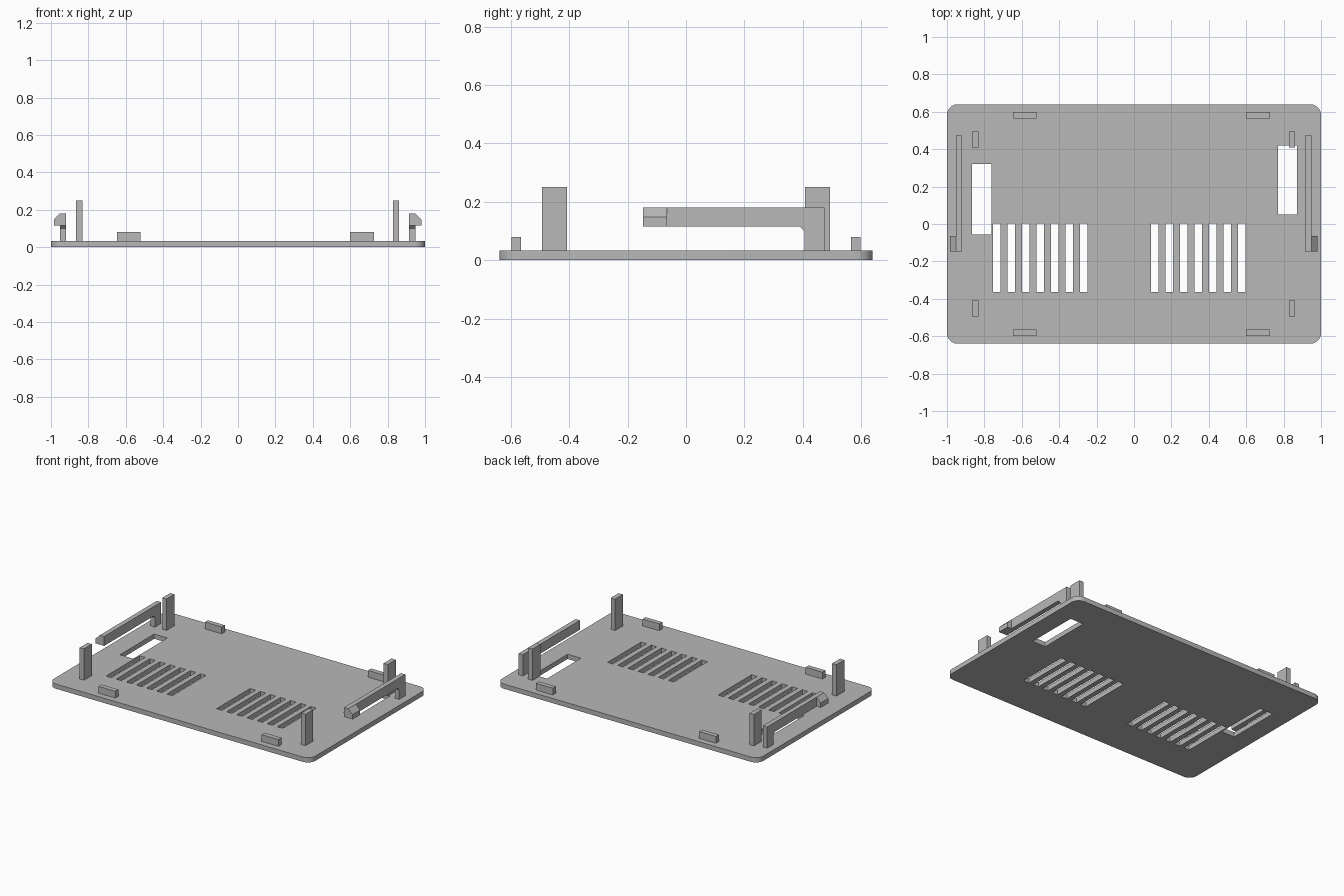
import bpy
import bmesh
import math
from mathutils import Vector

default = bpy.data.objects.get("Cube")
if default:
    bpy.data.objects.remove(default, do_unlink=True)

TOP = 0.033          # upper face of the base plate
HALF_DEPTH = 0.64

grey = bpy.data.materials.new("grey_plastic")
grey.use_nodes = True
COLOUR = (0.48, 0.48, 0.48, 1)
grey.diffuse_color = COLOUR
grey.node_tree.nodes["Principled BSDF"].inputs["Base Color"].default_value = COLOUR


def finish(name, bm):
    bmesh.ops.recalc_face_normals(bm, faces=bm.faces)
    mesh = bpy.data.meshes.new(name)
    bm.to_mesh(mesh)
    bm.free()
    mesh.materials.append(grey)
    obj = bpy.data.objects.new(name, mesh)
    bpy.context.collection.objects.link(obj)
    return obj


def add_prism(bm, points, depth):
    """Extrude a closed outline along a depth vector."""
    face = bm.faces.new([bm.verts.new(p) for p in points])
    result = bmesh.ops.extrude_face_region(bm, geom=[face], use_keep_orig=True)
    moved = [g for g in result["geom"] if isinstance(g, bmesh.types.BMVert)]
    bmesh.ops.translate(bm, verts=moved, vec=Vector(depth))


def add_box(bm, x, y, z):
    outline = [(x[0], y[0], z[0]), (x[1], y[0], z[0]),
               (x[1], y[1], z[0]), (x[0], y[1], z[0])]
    add_prism(bm, outline, (0, 0, z[1] - z[0]))


def box(name, x, y, z):
    bm = bmesh.new()
    add_box(bm, x, y, z)
    return finish(name, bm)


# Base plate with rounded corners
RADIUS, STEPS = 0.057, 10
outline = []
for quarter, (sx, sy) in enumerate([(1, 1), (-1, 1), (-1, -1), (1, -1)]):
    for i in range(STEPS + 1):
        a = math.pi / 2 * (quarter + i / STEPS)
        outline.append((sx * (1 - RADIUS) + RADIUS * math.cos(a),
                        sy * (HALF_DEPTH - RADIUS) + RADIUS * math.sin(a), 0))
bm = bmesh.new()
add_prism(bm, outline, (0, 0, TOP))
plate = finish("base_plate", bm)

# Openings: two clip windows and two banks of vent slots
bm = bmesh.new()
through = (-0.1, 0.1)
add_box(bm, (-0.865, -0.763), (-0.055, 0.32), through)
add_box(bm, (0.769, 0.871), (0.05, 0.42), through)
for start in (-0.755, 0.09):
    for i in range(7):
        x = start + i * 0.0775
        add_box(bm, (x, x + 0.042), (-0.363, 0.004), through)
cutter = finish("opening_cutter", bm)
cutter.hide_render = True

cut = plate.modifiers.new("openings", "BOOLEAN")
cut.operation = "DIFFERENCE"
cut.solver = "EXACT"
cut.object = cutter
bpy.ops.object.select_all(action="DESELECT")
plate.select_set(True)
bpy.context.view_layer.objects.active = plate
bpy.ops.object.modifier_apply(modifier=cut.name)
bpy.data.objects.remove(cutter, do_unlink=True)
bpy.ops.object.shade_smooth_by_angle(angle=math.radians(30))

# Locating tabs and corner posts along front and back
for end, s in (("front", -1), ("back", 1)):
    ys = sorted((s * 0.565, s * 0.598))
    box(f"{end}_right_tab", (-0.648, -0.52), ys, (TOP, 0.08))
    box(f"{end}_left_tab", (0.6, 0.728), ys, (TOP, 0.08))
    ys = sorted((s * 0.408, s * 0.494))
    box(f"{end}_right_post", (-0.865, -0.832), ys, (TOP, 0.25))
    box(f"{end}_left_post", (0.828, 0.861), ys, (TOP, 0.25))

# Spring clips: bent arm with a chamfered hook at the free end
ARM = [(0.474, TOP), (0.474, 0.18), (-0.148, 0.18), (-0.148, 0.115),
       (0.39, 0.115), (0.406, 0.099), (0.406, TOP)]
for side, s, inner in (("left", 1, 0.915), ("right", -1, 0.92)):
    outer = inner + 0.033
    bm = bmesh.new()
    add_prism(bm, [(s * inner, y, z) for y, z in ARM], (s * 0.033, 0, 0))
    finish(f"{side}_clip_arm", bm)
    hook = [(outer, 0.115), (outer + 0.032, 0.115),
            (outer + 0.032, 0.148), (outer, 0.18)]
    bm = bmesh.new()
    add_prism(bm, [(s * x, -0.148, z) for x, z in hook], (0, 0.083, 0))
    finish(f"{side}_clip_hook", bm)
